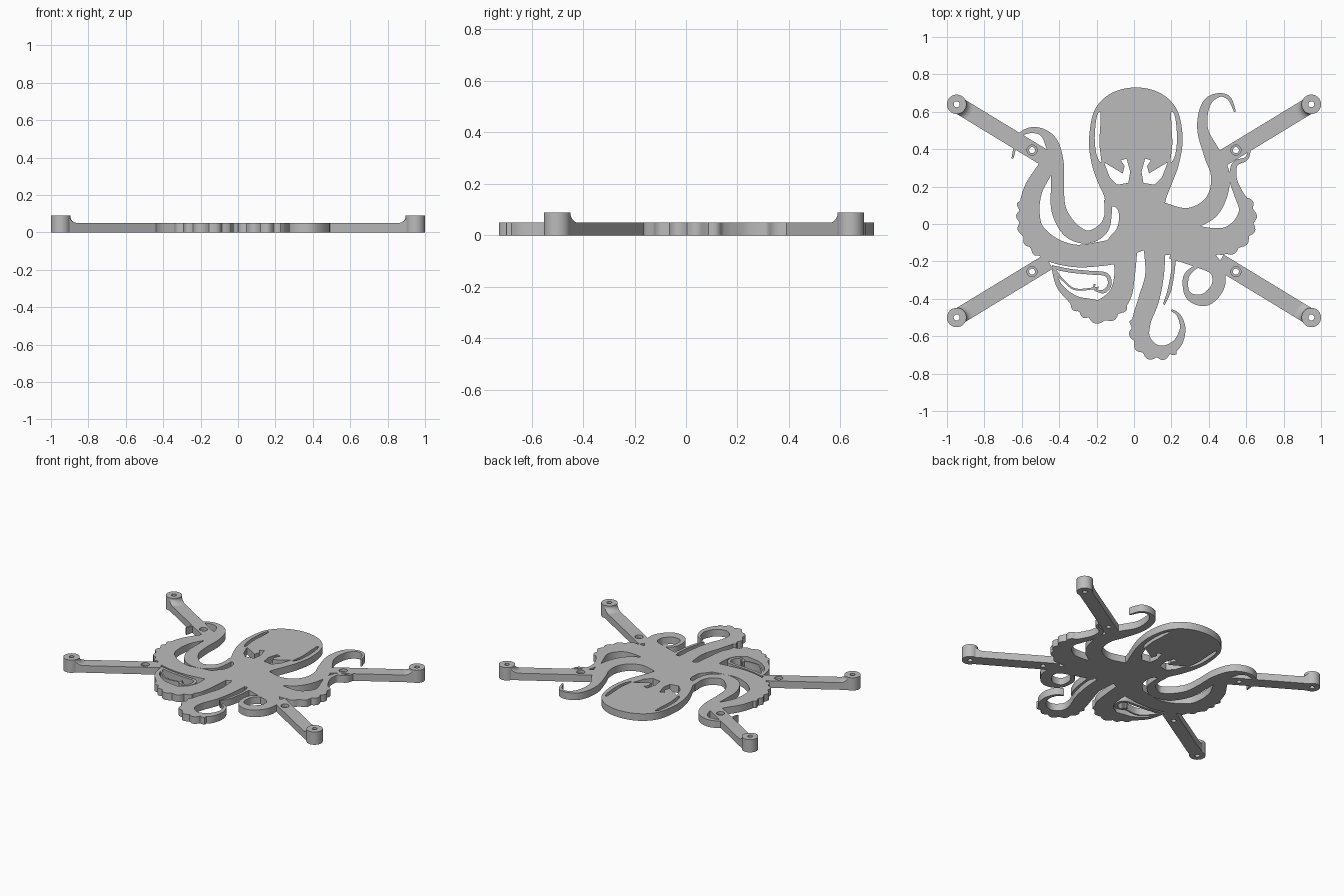
import bpy, bmesh, math
from mathutils import Vector

THICK = 0.05        # plate thickness
BOSS_TOP = 0.09     # height of the mounting posts
UNIT = 0.01         # outlines are written in hundredths

cube = bpy.data.objects.get("Cube")
if cube:
    bpy.data.objects.remove(cube, do_unlink=True)

grey = bpy.data.materials.new("plain grey")
grey.use_nodes = True
grey.diffuse_color = (0.5, 0.5, 0.5, 1)
grey.node_tree.nodes["Principled BSDF"].inputs["Base Color"].default_value = grey.diffuse_color


def finish(name, bm):
    """Turn a bmesh into a named grey object with crisp edges."""
    bmesh.ops.recalc_face_normals(bm, faces=bm.faces)
    mesh = bpy.data.meshes.new(name)
    bm.to_mesh(mesh)
    bm.free()
    mesh.materials.append(grey)
    obj = bpy.data.objects.new(name, mesh)
    bpy.context.collection.objects.link(obj)
    return obj


def smooth(obj):
    bpy.ops.object.select_all(action='DESELECT')
    obj.select_set(True)
    bpy.context.view_layer.objects.active = obj
    bpy.ops.object.shade_smooth_by_angle(angle=math.radians(35))


def raise_faces(bm, height):
    """Extrude every flat face upward into a solid."""
    result = bmesh.ops.extrude_face_region(bm, geom=bm.faces[:])
    top = [g for g in result["geom"] if isinstance(g, bmesh.types.BMVert)]
    bmesh.ops.translate(bm, verts=top, vec=(0, 0, height))


def spline(points, steps, closed=False):
    """Sample a Catmull-Rom curve through points of any dimension."""
    pts = [Vector(p) * UNIT for p in points]
    n = len(pts)
    pick = (lambda i: pts[i % n]) if closed else (lambda i: pts[max(0, min(n - 1, i))])
    out = []
    for i in range(n if closed else n - 1):
        a, b, c, d = (pick(i + k) for k in (-1, 0, 1, 2))
        for s in range(steps):
            t = s / steps
            out.append(b + (c - a) * (t / 2) + (a * 2 - b * 5 + c * 4 - d) * (t * t / 2)
                       + (b * 3 - a - c * 3 + d) * (t ** 3 / 2))
    return out if closed else out + [pts[-1]]


def plate(name, outline, bottom=0.0, height=THICK):
    bm = bmesh.new()
    bm.faces.new([bm.verts.new((p[0], p[1], bottom)) for p in outline])
    raise_faces(bm, height)
    return finish(name, bm)


def cut(obj, cutters, operation='DIFFERENCE'):
    """Apply booleans and leave the cutters hidden."""
    for cutter in cutters:
        mod = obj.modifiers.new("cut", 'BOOLEAN')
        mod.operation, mod.solver, mod.object = operation, 'EXACT', cutter
    bpy.context.view_layer.update()
    baked = bpy.data.meshes.new_from_object(obj.evaluated_get(bpy.context.evaluated_depsgraph_get()))
    obj.modifiers.clear()
    obj.data = baked
    for cutter in cutters:
        bpy.data.objects.remove(cutter, do_unlink=True)


def tentacle(name, points, suckers=None, steps=10):
    """Tapered ribbon; points are x, y, width. Suckers = (from, to, side)."""
    path = spline(points, steps)
    bm = bmesh.new()
    rows, travelled = [], 0.0
    for i, p in enumerate(path):
        before, after = path[max(i - 1, 0)], path[min(i + 1, len(path) - 1)]
        along = (after - before).to_2d().normalized()
        travelled += (p - before).to_2d().length
        normal = Vector((-along.y, along.x))
        half = [max(p.z, 0.008) / 2] * 2
        if suckers and suckers[0] < i / len(path) < suckers[1]:
            half[suckers[2]] += 0.02 * abs(math.sin(travelled * 55)) - 0.005
        left, right = p.to_2d() + normal * half[0], p.to_2d() - normal * half[1]
        rows.append([bm.verts.new((q.x, q.y, 0)) for q in (left, right)])
    for (a, b), (c, d) in zip(rows, rows[1:]):
        bm.faces.new((a, b, d, c))
    raise_faces(bm, THICK)
    smooth(finish(name, bm))


def lathe(name, profile, centre, segments=40):
    """Solid of revolution from (radius, height) pairs."""
    bm = bmesh.new()
    rings = []
    for r, z in profile:
        angles = [math.tau * k / segments for k in range(segments)]
        rings.append([bm.verts.new((centre.x + r * math.cos(a), centre.y + r * math.sin(a), z))
                      for a in angles])
    for low, high in zip(rings, rings[1:]):
        for k in range(segments):
            j = (k + 1) % segments
            bm.faces.new((low[k], low[j], high[j], high[k]))
    bm.faces.new(rings[0])
    bm.faces.new(rings[-1])
    return finish(name, bm)


# Head and body
head = plate("head_and_body", spline([
    (1, 73), (14, 70), (23, 61), (26, 46), (24, 32), (20, 21), (17, 13), (17, 8),
    (22, 0), (25, -10), (21, -16), (11, -16), (6, -14), (0, -16), (-10, -18), (-17, -14),
    (-13, -7), (-9, -2), (-8, 5), (-10, 9), (-15, 10), (-16, 15), (-20, 24), (-23, 34),
    (-24, 46), (-21, 61), (-12, 70)], 8, closed=True))

# Head slots and eyes, mirrored about the head's own centre line
slot = spline([(20, 60), (22, 57), (23, 46), (22, 37), (19.5, 33), (20.5, 43), (20, 53)], 5, True)
eye = [Vector(p) * UNIT for p in
       [(18, 33), (8, 27), (7, 31), (9, 34), (6, 35), (4, 28), (5, 22), (11, 21), (15, 25)]]
openings = []
for shape in (slot, eye):
    for mirrored in (False, True):
        outline = [(2 * UNIT - p.x if mirrored else p.x, p.y) for p in shape]
        openings.append(plate("opening", outline, -THICK, THICK * 3))
cut(head, openings)
smooth(head)

# Tentacles
tentacle("upper_right_tentacle", [
    (-14, 13, 4), (-14, 4, 4), (-17, -3, 6), (-25, -7, 7), (-34, -3, 9), (-40, 7, 8), (-41, 19, 7),
    (-41, 32, 7), (-44, 43, 7), (-49, 49, 4), (-56, 50, 3), (-62, 46, 2), (-65, 35, 1)])
tentacle("middle_right_tentacle", [
    (-2, -13, 14), (-18, -16, 13), (-32, -17, 12), (-45, -13, 13), (-54, -4, 12), (-56, 7, 11),
    (-54, 18, 10), (-49, 27, 9), (-44, 35, 8)], (0.4, 0.66, 0 + 0))
tentacle("lower_right_tentacle", [
    (-5, -11, 14), (-5, -27, 11), (-8, -39, 12), (-17, -46, 12), (-26, -44, 9), (-33, -40, 5),
    (-40, -33, 3), (-43, -24, 2)], (0.3, 0.68, 0))
tentacle("bottom_tentacle", [
    (11, -11, 12), (11, -27, 10), (8, -40, 11), (4, -52, 10), (4, -61, 9), (9, -67, 8),
    (16, -68, 6), (23, -64, 5), (26, -56, 3), (24, -49, 2), (20, -46, 1)], (0.3, 0.66, 1))
tentacle("lower_left_tentacle", [
    (22, -11, 16), (35, -17, 13), (44, -24, 8), (45, -33, 7), (39, -40, 7), (32, -40, 5),
    (28, -36, 3), (28, -28, 3), (33, -23, 2), (39, -21, 2)])
tentacle("middle_left_tentacle", [
    (14, -3, 20), (32, -8, 15), (48, -9, 14), (57, -3, 12), (60, 7, 8), (56, 16, 5),
    (53, 24, 4), (54, 32, 3), (60, 35, 2), (62, 40, 1)], (0.2, 0.5, 1))
tentacle("upper_left_tentacle", [
    (11, 8, 10), (27, 3, 11), (39, 7, 11), (45, 16, 10), (46, 27, 10), (42, 37, 9), (37, 49, 6),
    (37, 59, 5), (40, 66, 4), (46, 69, 2), (51, 67, 2), (54, 60, 1)])

# Thin tendrils
tentacle("curled_tendril", [
    (-44, -23, 2), (-34, -25, 2), (-24, -26, 2), (-15, -27, 2), (-13, -32, 2), (-16, -36, 2),
    (-21, -35, 1), (-21, -32, 1)])
tentacle("inner_tendril", [(-43, -24, 2), (-38, -30, 1), (-31, -35, 1), (-19, -34, 1)])
tentacle("bottom_tendril", [(21, -11, 4), (21, -23, 2), (19, -35, 2), (16, -43, 1)])

# Mounting struts: slab, post and a concave fillet between them
for side, end in ((1, 1), (1, -1), (-1, 1), (-1, -1)):
    label = ("back_" if end > 0 else "front_") + ("left_" if side > 0 else "right_")
    post = Vector((0.948 * side, 0.07 + 0.57 * end))
    screw = Vector((0.545 * side, 0.07 + 0.325 * end))
    along = (screw - post).normalized()
    across = Vector((-along.y, along.x)) * 0.044

    def slab(name, length, height):
        far = post + along * length
        return plate(name, [post + across, far + across, far - across, post - across], 0, height)

    def bore(centre, profile):
        return lathe("bore", profile, centre, 24)

    strut = slab(label + "strut", 0.575, THICK)
    cut(strut, [bore(post, [(0.016, -1), (0.016, 1)]),
                bore(screw, [(0.016, -1), (0.016, 0.03), (0.027, 0.03), (0.027, 1)])])
    smooth(strut)

    r = BOSS_TOP - THICK
    curve = [(0.05 + r * (1 - math.cos(a)), BOSS_TOP - r * math.sin(a))
             for a in (math.pi / 2 * k / 8 for k in range(8, -1, -1))]
    fillet = lathe(label + "fillet", [(curve[0][0], 0.01)] + curve, post)
    cut(fillet, [slab("bounds", 0.2, BOSS_TOP * 2)], 'INTERSECT')
    cut(fillet, [bore(post, [(0.016, -1), (0.016, 1)])])
    smooth(fillet)

    boss = lathe(label + "post", [(0.052, 0), (0.052, BOSS_TOP)], post)
    cut(boss, [bore(post, [(0.016, -1), (0.016, 1)])])
    smooth(boss)
